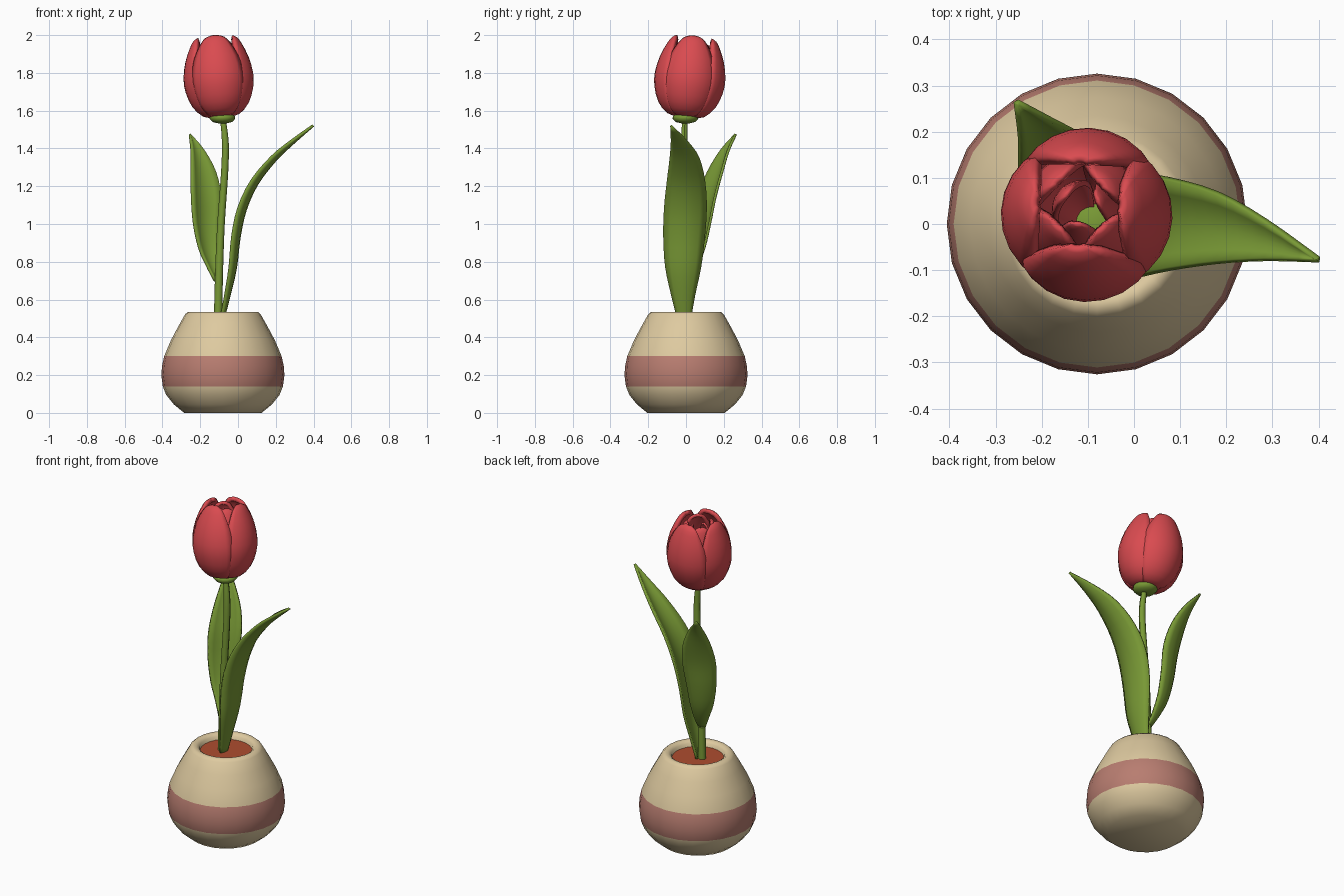
import bpy, math
from mathutils import Vector

if "Cube" in bpy.data.objects:
    bpy.data.objects.remove(bpy.data.objects["Cube"])


def material(name, rgb):
    m = bpy.data.materials.new(name)
    m.diffuse_color = (*rgb, 1)
    m.use_nodes = True
    m.node_tree.nodes["Principled BSDF"].inputs["Base Color"].default_value = m.diffuse_color
    return m


CREAM = material("cream clay", (0.73, 0.59, 0.35))
BAND = material("dusty pink band", (0.48, 0.205, 0.163))
SOIL = material("red brown soil", (0.42, 0.075, 0.028))
GREEN = material("leaf green", (0.19, 0.32, 0.036))
RED = material("petal red", (0.70, 0.07, 0.08))


def make(name, verts, faces, mats, angle=60):
    me = bpy.data.meshes.new(name)
    me.from_pydata([tuple(v) for v in verts], [], faces)
    for m in mats:
        me.materials.append(m)
    me.shade_smooth()
    me.set_sharp_from_angle(angle=math.radians(angle))
    ob = bpy.data.objects.new(name, me)
    bpy.context.collection.objects.link(ob)
    return ob


def sheet(name, rows, mat, thick=0, offset=-1):
    """Quad grid through rows of points, optionally thickened."""
    n = len(rows[0])
    faces = [(j * n + i, j * n + i + 1, (j + 1) * n + i + 1, (j + 1) * n + i)
             for j in range(len(rows) - 1) for i in range(n - 1)]
    ob = make(name, [p for r in rows for p in r], faces, [mat], 70)
    if thick:
        s = ob.modifiers.new("thickness", "SOLIDIFY")
        s.thickness, s.offset = thick, offset
    return ob


def lathe(name, cx, cy, profile, mats, sides=24):
    """Surface of revolution with flat end caps."""
    verts = [(cx + r * math.cos(2 * math.pi * i / sides),
              cy + r * math.sin(2 * math.pi * i / sides), z)
             for r, z in profile for i in range(sides)]
    faces = []
    for j in range(len(profile) - 1):
        for i in range(sides):
            k = (i + 1) % sides
            faces.append((j * sides + i, j * sides + k,
                          (j + 1) * sides + k, (j + 1) * sides + i))
    faces.append(tuple(reversed(range(sides))))
    faces.append(tuple(range((len(profile) - 1) * sides, len(profile) * sides)))
    return make(name, verts, faces, mats)


def spline(pts, steps=3):
    """Catmull-Rom interpolation of tuples of any length."""
    P = [Vector(p) for p in pts]
    P = [2 * P[0] - P[1]] + P + [2 * P[-1] - P[-2]]
    out = []
    for i in range(1, len(P) - 2):
        a, b, c, d = P[i - 1:i + 3]
        for s in range(steps):
            t = s / steps
            out.append(0.5 * (2 * b + (c - a) * t + (2 * a - 5 * b + 4 * c - d) * t * t
                              + (3 * b - a - 3 * c + d) * t ** 3))
    return out + [P[-2]]


# Pot with painted band
pot = lathe("pot", -0.08, 0, [
    (0.205, 0), (0.26, 0.045), (0.30, 0.095), (0.318, 0.14), (0.326, 0.20),
    (0.322, 0.25), (0.311, 0.30), (0.275, 0.385), (0.235, 0.46), (0.20, 0.522),
    (0.185, 0.535), (0.165, 0.535), (0.148, 0.522), (0.14, 0.49)], [CREAM, BAND])
for f in pot.data.polygons:
    if 0.14 < f.center.z < 0.30:
        f.material_index = 1

# Soil disc
lathe("soil", -0.08, 0, [(0.146, 0.48), (0.146, 0.503)], [SOIL])

# Stem: x, y, z, radius
rows = []
for x, y, z, r in spline([(-0.106, -0.005, 0.49, 0.022), (-0.10, -0.005, 0.75, 0.021),
                          (-0.09, -0.005, 1.0, 0.020), (-0.071, -0.008, 1.27, 0.019),
                          (-0.067, -0.01, 1.43, 0.018), (-0.08, -0.005, 1.56, 0.015)]):
    rows.append([(x + r * math.cos(i * math.pi / 5), y + r * math.sin(i * math.pi / 5), z)
                 for i in range(11)])
sheet("stem", rows, GREEN)


# Leaves: spine points are x, y, z, half width
def leaf(name, spine, width, cup):
    pts = spline(spine)
    width = Vector(width).normalized()
    rows = []
    for i, p in enumerate(pts):
        t = (pts[min(i + 1, len(pts) - 1)] - pts[max(i - 1, 0)]).to_3d().normalized()
        n = t.cross(width).normalized()
        rows.append([p.to_3d() + width * (p[3] * u) + n * (cup * p[3] * (u * u - 0.4))
                     for u in (-1, -0.67, -0.33, 0, 0.33, 0.67, 1)])
    sheet(name, rows, GREEN, 0.014, 0)


leaf("right_leaf", [
    (-0.085, -0.01, 0.49, 0.032), (-0.055, -0.015, 0.62, 0.060), (-0.025, -0.015, 0.77, 0.092),
    (-0.008, -0.01, 0.93, 0.107), (0.025, -0.003, 1.08, 0.110), (0.09, 0.0, 1.22, 0.098),
    (0.19, -0.008, 1.345, 0.075), (0.29, -0.035, 1.435, 0.042), (0.398, -0.077, 1.522, 0.003)],
    (0, 1, 0), 0.35)
leaf("back_leaf", [
    (-0.11, 0.005, 0.70, 0.018), (-0.135, 0.045, 0.78, 0.040), (-0.158, 0.075, 0.87, 0.062),
    (-0.172, 0.10, 1.0, 0.080), (-0.175, 0.125, 1.14, 0.090), (-0.188, 0.165, 1.27, 0.075),
    (-0.215, 0.21, 1.385, 0.040), (-0.253, 0.262, 1.475, 0.003)],
    (-0.86, -0.5, 0), 0.35)

# Green cup under the flower
lathe("flower_cup", -0.083, -0.003, [
    (0.018, 1.532), (0.052, 1.54), (0.068, 1.557), (0.066, 1.572), (0.04, 1.59)], [GREEN], 16)

# Petals: outline of radius, height, half width about the leaning flower axis
LEAN = Vector((0, 0, 1)).rotation_difference(Vector((-0.035, 0.05, 0.44)))
BASE = Vector((-0.086, -0.004, 1.556))
OUTLINE = [(0.045, 0.01, 0.035), (0.10, 0.022, 0.09), (0.152, 0.075, 0.142),
           (0.182, 0.155, 0.170), (0.188, 0.23, 0.170), (0.170, 0.32, 0.140),
           (0.138, 0.395, 0.088), (0.118, 0.425, 0.055), (0.098, 0.438, 0.016)]


def petal(name, direction, rs, hs, thick):
    rows = []
    for r, h, w in spline(OUTLINE, 2):
        row = []
        for i in range(9):
            u = i / 4 - 1
            a = direction + u * w / r
            rr = r * rs * (1 - 0.06 * u * u)
            row.append(BASE + LEAN @ Vector((rr * math.cos(a), rr * math.sin(a), h * hs)))
        rows.append(row)
    sheet(name, rows, RED, thick)


for i in range(4):
    petal(f"outer_petal_{i + 1}", math.radians(90 * i - 2), 1.0 if i % 2 else 0.985, 1.0, 0.024)
for i in range(4):
    petal(f"inner_petal_{i + 1}", math.radians(90 * i + 43), 0.74 if i % 2 else 0.70, 0.95, 0.018)
for i in range(3):
    petal(f"heart_petal_{i + 1}", math.radians(120 * i + 20), 0.42, 0.88, 0.012)
